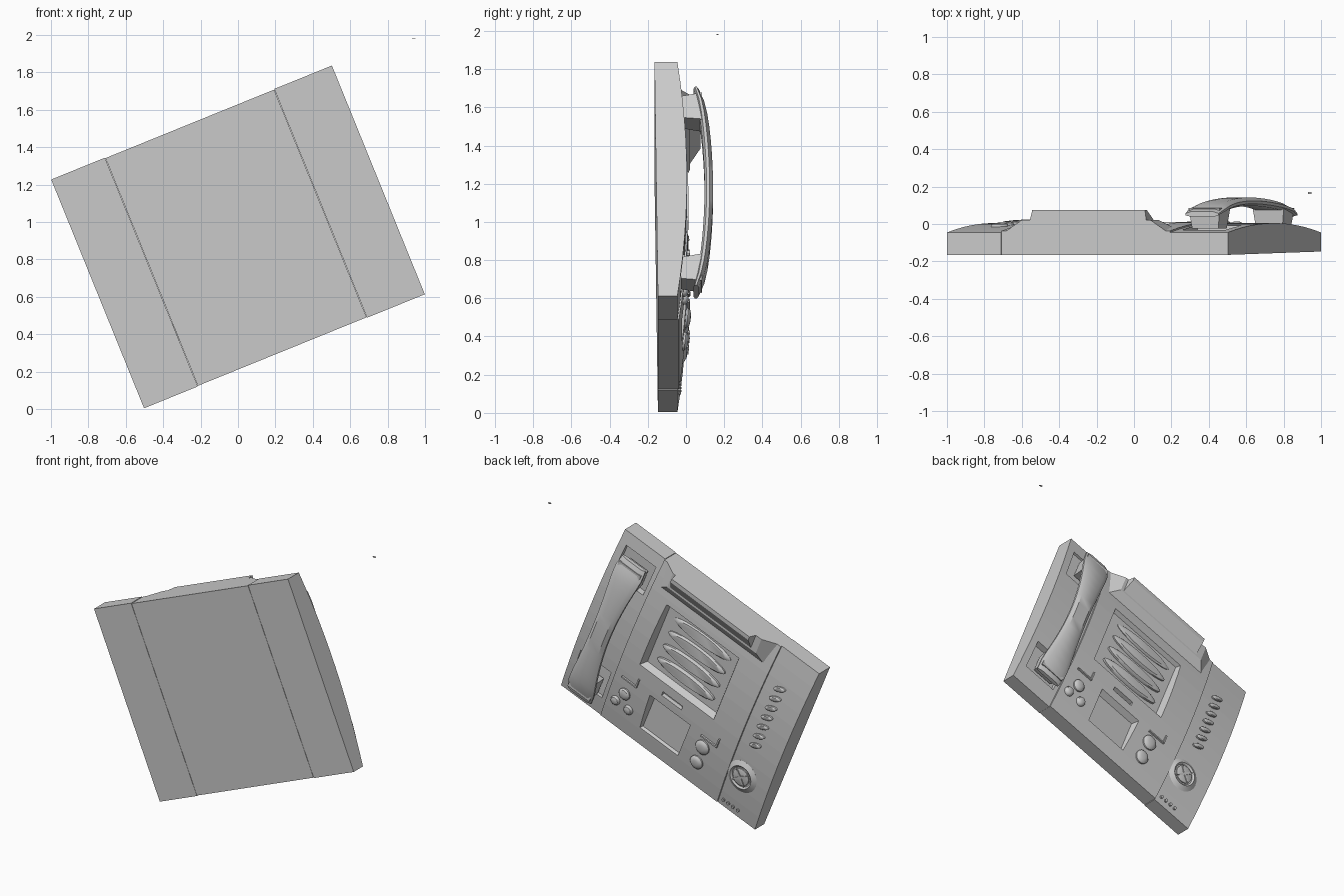
import bpy, bmesh, math
from mathutils import Matrix, Vector

old = bpy.data.objects.get("Cube")
if old:
    bpy.data.objects.remove(old, do_unlink=True)

grey = bpy.data.materials.new("light grey plastic")
grey.use_nodes = True
grey.diffuse_color = (0.6, 0.6, 0.6, 1)
grey.node_tree.nodes["Principled BSDF"].inputs["Base Color"].default_value = (0.6, 0.6, 0.6, 1)

# Local frame: p across, v along, w out of the detailed face
TILT = math.radians(22.1)
c, s = math.cos(TILT), math.sin(TILT)
PLACE = Matrix(((-c, -s, 0, 0), (0, 0, 1, 0), (-s, c, 0, 0.92), (0, 0, 0, 1)))
HALF = 0.66


def crown(v):
    return 0.005 - 0.05 * (v / HALF) ** 2


def finish(name, bm, smooth=False):
    bmesh.ops.recalc_face_normals(bm, faces=bm.faces)
    mesh = bpy.data.meshes.new(name)
    bm.to_mesh(mesh)
    bm.free()
    mesh.materials.append(grey)
    ob = bpy.data.objects.new(name, mesh)
    bpy.context.collection.objects.link(ob)
    ob.matrix_world = PLACE
    if smooth:
        bpy.ops.object.select_all(action='DESELECT')
        ob.select_set(True)
        bpy.context.view_layer.objects.active = ob
        bpy.ops.object.shade_smooth_by_angle(angle=math.radians(35))
    return ob


def loft(name, rings, smooth=False):
    """Bridge equal-length point rings and cap both ends."""
    bm = bmesh.new()
    rows = [[bm.verts.new(pt) for pt in ring] for ring in rings]
    n = len(rows[0])
    for a, b in zip(rows, rows[1:]):
        for i in range(n):
            j = (i + 1) % n
            bm.faces.new((a[i], a[j], b[j], b[i]))
    bm.faces.new(rows[0])
    bm.faces.new(rows[-1])
    return finish(name, bm, smooth)


def oval(name, p, v, rp, rv, levels, sides=20, turn=0, smooth=True):
    """Stack of (height, scale) ovals that follows the crowned face."""
    rings = []
    for w, k in levels:
        ring = []
        for i in range(sides):
            a = math.tau * i / sides
            x, y = rp * k * math.cos(a), rv * k * math.sin(a)
            y, x = y * math.cos(turn) + x * math.sin(turn), x * math.cos(turn) - y * math.sin(turn)
            ring.append((p + x, v + y, crown(v + y) + w))
        rings.append(ring)
    return loft(name, rings, smooth)


def block(name, p0, p1, v0, v1, w0, w1, inset=0.0):
    """Box whose w0 end is inset to give sloping walls."""
    def ring(w, i):
        return [(p0 + i, v0 + i, w), (p1 - i, v0 + i, w), (p1 - i, v1 - i, w), (p0 + i, v1 - i, w)]
    return loft(name, [ring(w0, inset), ring(w1, 0)])


def cut(target, cutter):
    cutter.hide_render = True
    mod = target.modifiers.new("cut", 'BOOLEAN')
    mod.operation = 'DIFFERENCE'
    mod.solver = 'EXACT'
    mod.object = cutter
    bpy.ops.object.select_all(action='DESELECT')
    target.select_set(True)
    bpy.context.view_layer.objects.active = target
    bpy.ops.object.modifier_apply(modifier=mod.name)
    bpy.data.objects.remove(cutter, do_unlink=True)


def slab(name, p0, p1, half, lift=0.0, steps=12):
    vs = [half * (2 * i / steps - 1) for i in range(steps + 1)]
    prof = [(v, crown(v) + lift) for v in vs] + [(half, -0.165), (-half, -0.147)]
    return loft(name, [[(p, v, w) for v, w in prof] for p in (p0, p1)])


# Body in three strips
handset_bed = slab("handset_bed", -0.81, -0.477, HALF)
main_panel = slab("main_panel", -0.475, 0.498, HALF - 0.003, 0.008)
control_strip = slab("control_strip", 0.5, 0.81, HALF)

# Raised wedge along the upper edge, with lower shoulders
def wedge(name, wide, narrow, v_low, base, top):
    rings = []
    for x0, x1, w, crest in ((*wide, base, 0), (*narrow, top, 1)):
        low = v_low + crest * 0.11
        rings.append([(x0, low, w), (x1, low, w), (x1, 0.657, w), (x0, 0.657, w)])
    return loft(name, rings)

wedge("wedge_shoulder", (-0.47, 0.49), (-0.36, 0.38), 0.43, -0.05, 0.022)
wedge("upper_wedge", (-0.34, 0.34), (-0.33, 0.32), 0.52, 0.0, 0.075)

# Recesses in the main panel and the handset bed
for shape in ((-0.345, 0.29, -0.11, 0.42, -0.035, 0.03, 0.03),
              (-0.2, 0.15, -0.55, -0.25, -0.04, 0.02, 0.025),
              (-0.12, 0.05, -0.2, -0.165, -0.02, 0.03, 0.005)):
    cut(main_panel, block("recess_cutter", *shape))
for v0, v1 in ((0.34, 0.58), (-0.54, -0.3)):
    cut(handset_bed, block("cradle_cutter", -0.765, -0.5, v0, v1, -0.05, 0.06, 0.01))

# Speaker ribs inside the large recess
for i in range(4):
    oval(f"speaker_rib_{i + 1}", -0.02, 0.33 - 0.11 * i, 0.235, 0.042,
         ((-0.06, 1), (-0.024, 1), (-0.014, 0.85)), 28)

# Round buttons
for i, (p, v, r) in enumerate(((-0.36, -0.375, 0.042), (-0.406, -0.466, 0.033), (-0.298, -0.467, 0.033),
                               (0.279, -0.342, 0.052), (0.275, -0.476, 0.048))):
    oval(f"round_button_{i + 1}", p, v, r, r, ((0, 1), (0.018, 1), (0.028, 0.8), (0.033, 0.4)))

# Thin corner rails beside the buttons
for name, p0, p1, post in (("left_rail", -0.42, -0.3, -0.3), ("right_rail", 0.24, 0.37, 0.37)):
    block(name + "_bar", p0, p1, -0.27, -0.26, 0, 0.018)
    block(name + "_post", post - 0.005, post + 0.005, -0.27, -0.2, 0, 0.02)

# Direction pad on a raised cone
PAD_P, PAD_V = 0.603, -0.35
oval("pad_cone", PAD_P, PAD_V, 0.115, 0.115, ((-0.02, 1), (0.0, 1), (0.018, 0.72), (0.008, 0.62)), 24)
oval("pad_disc", PAD_P, PAD_V, 0.062, 0.062, ((0.0, 1), (0.016, 1), (0.02, 0.85)), 24)
for i in range(2):
    oval(f"pad_cross_{i + 1}", PAD_P, PAD_V, 0.068, 0.009,
         ((0.0, 1), (0.026, 1)), 8, math.radians(45 + 90 * i), False)

# Row of slanted keys and row of indicator dots
for i in range(7):
    oval(f"slanted_key_{i + 1}", 0.615, -0.07 + 0.078 * i, 0.045, 0.017,
         ((-0.01, 1), (0.012, 1), (0.018, 0.7)), 12, math.radians(25))
for i in range(4):
    oval(f"indicator_dot_{i + 1}", 0.535 + 0.04 * i, -0.61, 0.011, 0.011, ((-0.01, 1), (0.012, 1)), 10)

# Handset: arched, waisted shell with a cup at each end
rings = []
for i in range(17):
    t = i / 8 - 1
    wide = 0.07 + 0.055 * t * t - 0.03 * t ** 10
    top = 0.142 - 0.05 * t * t - 0.025 * t ** 8
    thick = 0.045 - 0.018 * t ** 6
    section = ((-1, 0.25), (-0.75, 0.0), (0.75, 0.0), (1, 0.25), (1, 0.6), (0.65, 1), (-0.65, 1), (-1, 0.6))
    rings.append([(-0.62 + a * wide, 0.56 * t, top - thick + b * thick) for a, b in section])
loft("handset_shell", rings, True)
for name, sign in (("ear_cup", 1), ("mouth_cup", -1)):
    mid = 0.455 * sign
    block(name, -0.71, -0.53, mid - 0.075, mid + 0.075, -0.025, 0.085, 0.015)

# Small stray chip floating off the corner
chip = Matrix.Translation(Vector((0.94, 0.165, 1.982)))
bm = bmesh.new()
bmesh.ops.create_cube(bm, size=1, matrix=PLACE.inverted() @ chip @ Matrix.Diagonal((0.02, 0.01, 0.005, 1)))
finish("loose_chip", bm)
